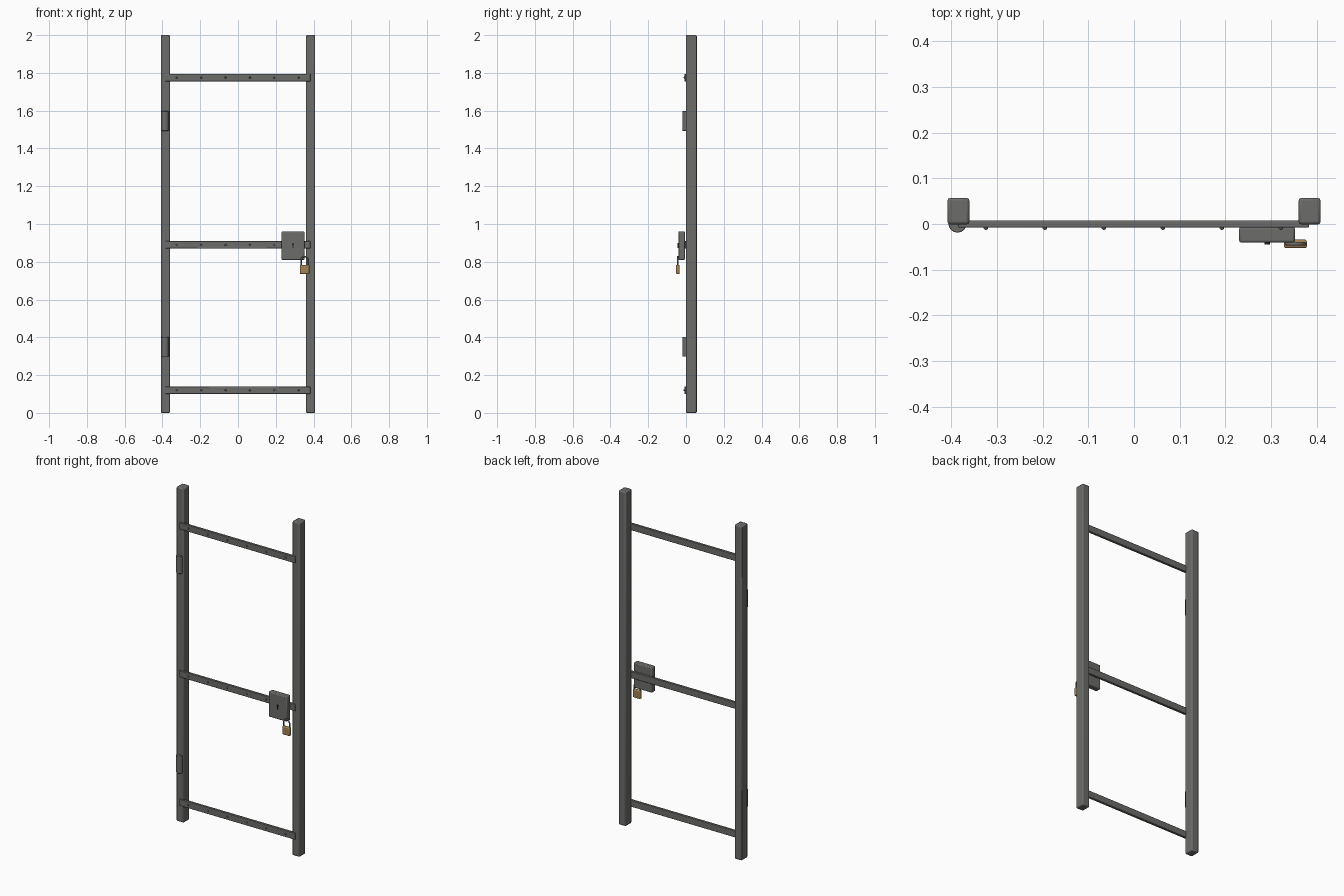
import bpy
import math

cube = bpy.data.objects.get("Cube")
if cube:
    bpy.data.objects.remove(cube, do_unlink=True)


def material(name, rgb):
    m = bpy.data.materials.new(name)
    m.use_nodes = True
    m.diffuse_color = (*rgb, 1)
    m.node_tree.nodes["Principled BSDF"].inputs["Base Color"].default_value = (*rgb, 1)
    return m


STEEL = material("dark steel", (0.15, 0.15, 0.145))
BRASS = material("aged brass", (0.36, 0.22, 0.09))
BLACK = material("keyhole black", (0.02, 0.02, 0.02))


def finish(name, mat, bevel=0, segments=2):
    ob = bpy.context.object
    ob.name = name
    ob.data.materials.append(mat)
    bpy.ops.object.transform_apply(location=False, rotation=True, scale=True)
    if bevel:
        mod = ob.modifiers.new("Bevel", "BEVEL")
        mod.width, mod.segments = bevel, segments
    bpy.ops.object.shade_smooth_by_angle(angle=math.radians(35))


def box(name, x, y, z, mat, bevel=0, segments=2):
    """Box from (low, high) ranges on each axis."""
    spans = (x, y, z)
    bpy.ops.mesh.primitive_cube_add(size=1, location=[(a + b) / 2 for a, b in spans])
    bpy.context.object.scale = [b - a for a, b in spans]
    finish(name, mat, bevel, segments)


def cylinder(name, loc, radius, depth, mat, rot=(0, 0, 0), bevel=0):
    bpy.ops.mesh.primitive_cylinder_add(vertices=16, radius=radius, depth=depth,
                                        location=loc, rotation=rot)
    finish(name, mat, bevel)


# Upright posts
for side, s in (("left", 1), ("right", -1)):
    box(side + "_post", sorted((s * 0.36, s * 0.408)), (-0.001, 0.057), (0, 2), STEEL, 0.006)

# Cross rails with a row of rivets
for level, z in (("bottom", 0.12), ("middle", 0.89), ("top", 1.775)):
    box(level + "_rail", (-0.385, 0.383), (-0.008, 0.008), (z - 0.02, z + 0.02), STEEL, 0.003)
    for i in range(6):
        bpy.ops.mesh.primitive_uv_sphere_add(segments=12, ring_count=8, radius=0.005,
                                             location=(-0.324 + i * 0.129, -0.008, z))
        finish(f"{level}_rivet_{i + 1}", STEEL)

# Hinge barrels on the right post
for level, z in (("lower", 0.35), ("upper", 1.545)):
    cylinder(level + "_hinge", (-0.386, 0.001, z), 0.02, 0.105, STEEL, bevel=0.002)

# Lock case with keyhole
box("lock_case", (0.23, 0.352), (-0.041, -0.006), (0.81, 0.96), STEEL, 0.005)
cylinder("keyhole_round", (0.291, -0.042, 0.893), 0.006, 0.005, BLACK, (math.pi / 2, 0, 0))
box("keyhole_slot", (0.288, 0.294), (-0.0445, -0.0395), (0.872, 0.892), BLACK)

# Padlock: brass body and steel shackle
box("padlock_body", (0.328, 0.378), (-0.053, -0.034), (0.735, 0.784), BRASS, 0.005, 3)
curve = bpy.data.curves.new("padlock_shackle", "CURVE")
curve.dimensions = "3D"
curve.bevel_depth = 0.004
curve.bevel_resolution = 2
curve.use_fill_caps = True
arc = [(0.019 * math.cos(i * math.pi / 12), 0.808 + 0.019 * math.sin(i * math.pi / 12))
       for i in range(13)]
path = [(0.019, 0.775)] + arc + [(-0.019, 0.775)]
spline = curve.splines.new("POLY")
spline.points.add(len(path) - 1)
for p, (x, z) in zip(spline.points, path):
    p.co = (0.353 + x, -0.0435, z, 1)
shackle = bpy.data.objects.new("padlock_shackle", curve)
curve.materials.append(STEEL)
bpy.context.collection.objects.link(shackle)
